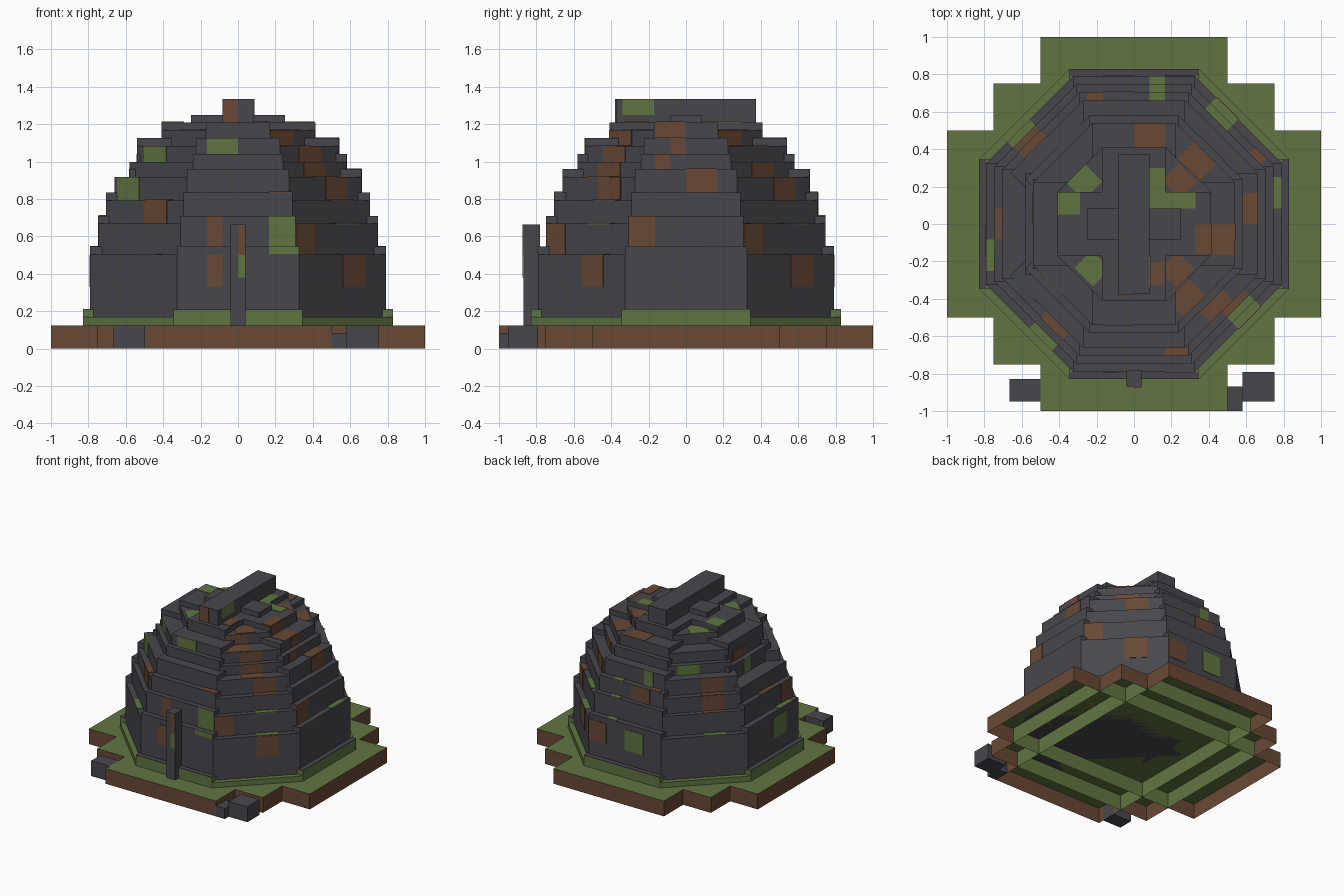
import bpy, bmesh, math
from mathutils import Matrix

if "Cube" in bpy.data.objects:
    bpy.data.objects.remove(bpy.data.objects["Cube"], do_unlink=True)


def material(name, rgb):
    m = bpy.data.materials.new(name)
    m.use_nodes = True
    m.diffuse_color = (*rgb, 1)
    m.node_tree.nodes["Principled BSDF"].inputs["Base Color"].default_value = (*rgb, 1)
    return m


STONE = material("dark stone", (.064, .062, .073))
MOSS = material("moss green", (.118, .178, .053))
EARTH = material("earth brown", (.14, .066, .036))


def finish(name, bm, *mats):
    mesh = bpy.data.meshes.new(name)
    bm.to_mesh(mesh)
    bm.free()
    for m in mats:
        mesh.materials.append(m)
    ob = bpy.data.objects.new(name, mesh)
    bpy.context.collection.objects.link(ob)
    return ob


def box(name, mat, r, u, z, angle=0):
    """Box spanning r outward, u sideways and z upward, turned about the z axis."""
    bm = bmesh.new()
    bmesh.ops.create_cube(bm, size=1)
    size = [b - a for a, b in (r, u, z)]
    mid = [(a + b) / 2 for a, b in (r, u, z)]
    bm.transform(Matrix.Rotation(angle, 4, "Z") @ Matrix.Translation(mid)
                 @ Matrix.Diagonal((*size, 1)))
    return finish(name, bm, mat)


# Ground: stepped cross, open below, earth outside and moss on inner walls
GROUND = .125
STEPS = [(.5, 1), (.75, .75), (1, .5)]
quarter = [(.5, 1), (.5, .75), (.75, .75), (.75, .5), (1, .5)]
flip = lambda pts, sx, sy: [(x * sx, y * sy) for x, y in pts]
outline = (quarter + flip(quarter[::-1], 1, -1) + flip(quarter, -1, -1)
           + flip(quarter[::-1], -1, 1))
bm = bmesh.new()


def wall(p, q, index):
    f = bm.faces.new([bm.verts.new((*c, h)) for c, h in
                      ((p, 0), (p, GROUND), (q, GROUND), (q, 0))])
    f.material_index = index


bm.faces.new([bm.verts.new((*p, GROUND)) for p in outline]).normal_update()
for p, q in zip(outline, outline[1:] + outline[:1]):
    wall(p, q, 1)
for s in (-1, 1):
    wall((s * .5, -.75), (s * .5, .75), 0)
    wall((s * .75, -.5), (s * .75, .5), 0)
    wall((-.5, s * .75), (.5, s * .75), 0)
    wall((-.75, s * .5), (.75, s * .5), 0)
for f in bm.faces:
    f.normal_update()
    if f.normal.z < -.5:
        f.normal_flip()
finish("ground", bm, MOSS, EARTH)

# Dome: eight sides per tier, the diagonal sides slightly lower
SIDES = ["left", "back_left", "back", "back_right",
         "right", "front_right", "front", "front_left"]
REACH = [.79, .745, .705, .66, .58, .54, .41]
TOPS = [.545, .71, .835, .96, 1.04, 1.125, 1.21]
SLOPE = math.tan(math.pi / 8)
CELL = 1 / 12


def side_info(side):
    i = SIDES.index(side)
    return i * math.pi / 4, (i % 2) * CELL / 2


def reach(side, tier):
    if side == "right" and tier in (3, 4):
        return REACH[tier + 1]
    return REACH[tier]


for side in SIDES:
    angle, drop = side_info(side)
    low = GROUND
    for t, top in enumerate(TOPS):
        w = REACH[t] * SLOPE
        box(f"{side}_tier_{t + 1}", STONE, (0, reach(side, t)), (-w, w), (low, top - drop), angle)
        low = top - drop
    # Mossy footing
    w = .83 * SLOPE
    box(f"{side}_footing", MOSS, (.6, .83), (-w, w), (GROUND, .21 - drop), angle)
    if not drop:
        box(f"{side}_footing_cap", STONE, (.79, .83), (-w, w), (.208, .213), angle)

# Weathered patches: side -> (tier, first cell, width in cells)
FACES = {
    EARTH: {
        "front": [(0, -2, 1), (1, -2, 1)],
        "front_left": [(0, 0, 2), (1, -4, 2), (3, 0, 2), (4, -1, 2), (5, -1, 2), (6, -2, 2)],
        "left": [(1, -4, 2), (3, 0, 2), (4, -2, 1), (5, -1, 1), (6, -2, 2)],
        "back_left": [(0, 0, 2), (1, -4, 2), (3, 0, 2), (4, -1, 2), (6, -2, 2)],
        "back": [(0, -4, 2), (2, 0, 2)],
        "back_right": [(2, 0, 2), (3, 0, 2)],
        "right": [(1, 2, 2), (4, -2, 2)],
        "front_right": [(2, 0, 2)],
    },
    MOSS: {
        "front": [(1, 2, 2), (5, -2, 2)],
        "front_right": [(3, -3, 2), (5, -2, 2)],
        "back": [(0, 0, 2), (3, 1, 1)],
        "back_right": [(4, -2, 2)],
        "right": [(0, 0, 2), (3, -1, 1)],
    },
}
LEDGES = {
    EARTH: {
        "front": [(2, 2, 2)], "back": [(2, 2, 1), (5, -2, 2)],
        "left": [(3, 0, 2), (5, -2, 2)], "right": [(1, -1, 2)],
        "front_left": [(2, 0, 2), (3, -1, 2), (5, -2, 2)], "back_left": [(1, -3, 1), (5, -1, 2)],
        "back_right": [(2, 0, 2), (1, 0, 2)], "front_right": [(2, 0, 2)],
    },
    MOSS: {
        "left": [(0, 1, 2)], "back": [(0, -2, 1), (1, -2, 1), (2, -2, 1)],
        "front_left": [(0, 0, 2), (1, 0, 2)], "back_left": [(0, 0, 2), (1, 0, 2)],
        "back_right": [(0, 0, 2)], "front_right": [(0, 0, 2)], "right": [(0, 1, 2)],
    },
}
THIN = .004


def patches(table, flat):
    for mat, sides in table.items():
        for side, spots in sides.items():
            angle, drop = side_info(side)
            for t, cell, width in spots:
                r = reach(side, t)
                w = REACH[t] * SLOPE
                u = [max(-w, min(w, c * CELL)) for c in (cell, cell + width)]
                top = TOPS[t] - drop
                if flat:
                    box(f"{side}_ledge_patch", mat, (reach(side, t + 1), r), u,
                        (top - THIN, top + THIN), angle)
                else:
                    z = (TOPS[t - 1] - drop, top) if t else (.33, .5)
                    box(f"{side}_wall_patch", mat, (r - THIN, r + THIN), u, z, angle)


patches(FACES, False)
patches(LEDGES, True)
box("front_wall_strip", MOSS, (.165, .325), (-.794, -.786), (.505, .545))

# Roof cross
box("roof_beam", STONE, (-CELL, CELL), (-.375, .375), (1.2, 1.335))
box("roof_crossbar", STONE, (-.25, .25), (-CELL, CELL), (1.2, 1.25))
box("beam_end_patch", EARTH, (-CELL, 0), (-.379, -.371), (1.21, 1.335))
box("beam_side_patch", MOSS, (.08, .087), (-.34, -.17), (1.25, 1.335))
for x, y, w, d, mat in [(.08, .083, .25, .087, MOSS), (.08, .17, .085, .13, MOSS),
                        (-.41, .05, .12, .12, MOSS), (.33, -.16, .08, .16, EARTH),
                        (.08, -.33, .08, .13, EARTH)]:
    box("roof_patch", mat, (x, x + w), (y, y + d), (1.206, 1.214))
for name, r, u, mat in [("front_right", .26, -.06, MOSS), ("back_right", .28, -.04, MOSS),
                        ("back_left", .27, -.08, EARTH), ("front_left", .27, -.08, EARTH)]:
    box("roof_corner_patch", mat, (r, r + .13), (u, u + .14), (1.164, 1.172), side_info(name)[0])

# Front post
box("front_post", STONE, (-.04, .04), (-.87, -.78), (GROUND, .665))
box("post_earth_patch", EARTH, (0, .041), (-.873, -.867), (.5, .665))
box("post_moss_patch", MOSS, (0, .041), (-.873, -.867), (.38, .5))

# Loose stones beside the ground
box("right_stone", STONE, (-.665, -.5), (-.95, -.83), (0, .125))
box("left_stone", STONE, (.58, .75), (-.95, -.79), (0, .125))
box("small_left_stone", STONE, (.5, .58), (-1, -.87), (0, .085))
